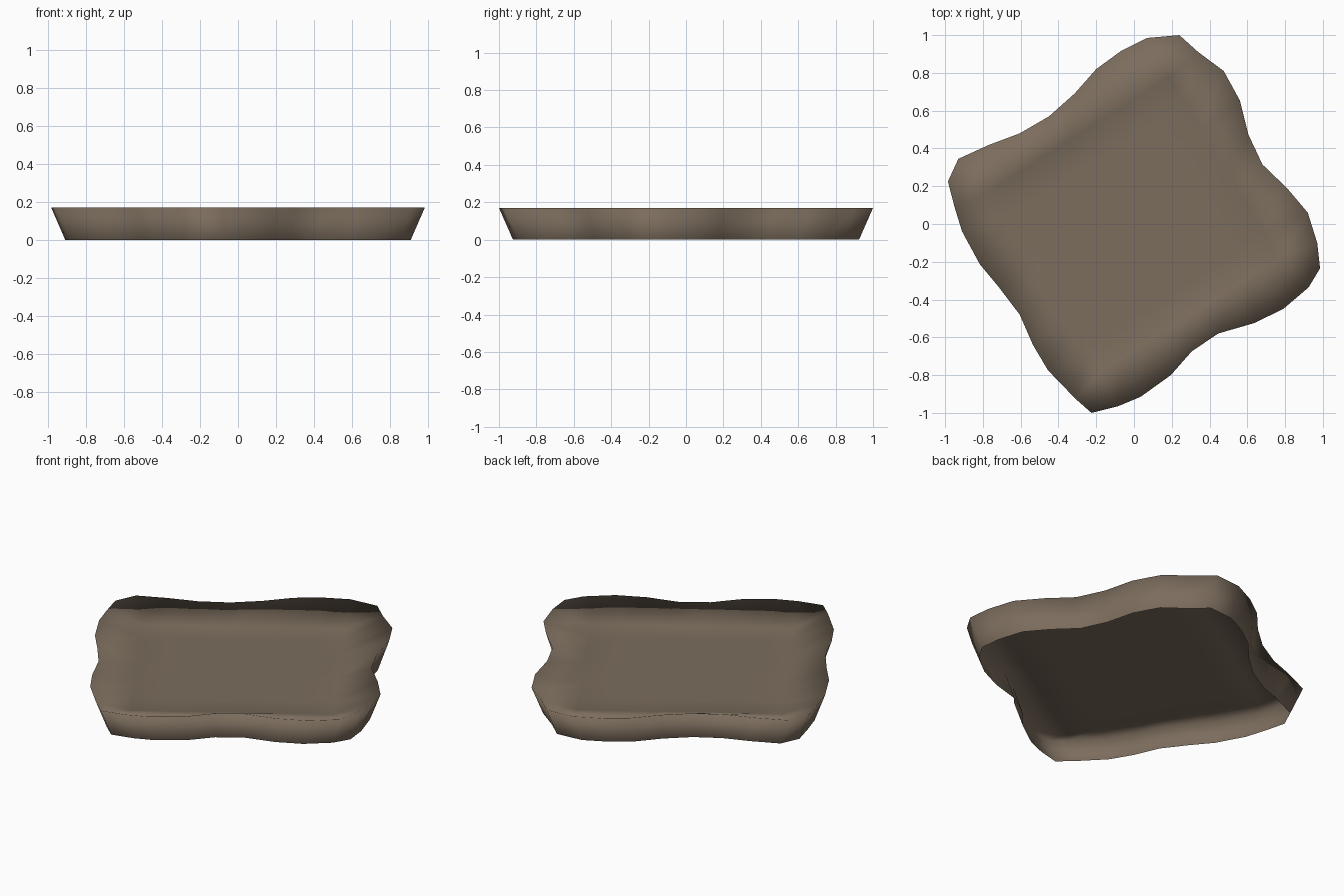
import bpy, bmesh

if "Cube" in bpy.data.objects:
    bpy.data.objects.remove(bpy.data.objects["Cube"])

# Wavy four-cornered rim, clockwise from above; nine segments per side
OUTLINE = [
    (.24, 1), (.34, .91), (.475, .81), (.56, .655), (.605, .475), (.68, .315),
    (.81, .19), (.92, .06), (.97, -.10), (.985, -.235), (.925, -.335), (.79, -.45),
    (.635, -.525), (.445, -.58), (.305, -.675), (.195, -.80), (.035, -.915), (-.085, -.965),
    (-.225, -1), (-.31, -.925), (-.455, -.775), (-.535, -.64), (-.605, -.48), (-.715, -.335),
    (-.815, -.215), (-.91, -.04), (-.95, .09), (-.985, .225), (-.93, .345), (-.765, .42),
    (-.605, .48), (-.45, .57), (-.315, .69), (-.2, .82), (-.07, .915), (.07, .985),
]
N = 9            # grid cells per side
RIM_Z = 0.17
FLOOR_Z = 0.10   # sunken middle

bm = bmesh.new()
rim = [bm.verts.new((x, y, RIM_Z)) for x, y in OUTLINE]
base = [bm.verts.new((x * .925, y * .925, 0)) for x, y in OUTLINE]

# Flared outer wall, open underneath
for i in range(4 * N):
    j = (i + 1) % (4 * N)
    bm.faces.new((base[j], base[i], rim[i], rim[j]))

# Square grid inside the rim: the outer cells slope down to a flat floor
grid = {}
for k in range(N):
    grid[k, 0] = rim[k]
    grid[N, k] = rim[N + k]
    grid[N - k, N] = rim[2 * N + k]
    grid[0, N - k] = rim[3 * N + k]
c0, c1, c2, c3 = (rim[k * N].co for k in range(4))
for u in range(1, N):
    for v in range(1, N):
        s, t = u / N, v / N
        p = c0.lerp(c1, s).lerp(c3.lerp(c2, s), t)
        grid[u, v] = bm.verts.new((p.x, p.y, FLOOR_Z))
for u in range(N):
    for v in range(N):
        bm.faces.new((grid[u, v], grid[u, v + 1], grid[u + 1, v + 1], grid[u + 1, v]))

bmesh.ops.recalc_face_normals(bm, faces=bm.faces)
if sum(f.normal.z * f.calc_area() for f in bm.faces) < 0:
    bmesh.ops.reverse_faces(bm, faces=bm.faces)
for f in bm.faces:
    f.smooth = True

mesh = bpy.data.meshes.new("dished_slab")
bm.to_mesh(mesh)
bm.free()
slab = bpy.data.objects.new("dished_slab", mesh)
bpy.context.collection.objects.link(slab)

stone = bpy.data.materials.new("brown_stone")
stone.diffuse_color = (0.20, 0.153, 0.11, 1)
stone.use_nodes = True
stone.node_tree.nodes["Principled BSDF"].inputs["Base Color"].default_value = stone.diffuse_color
mesh.materials.append(stone)
